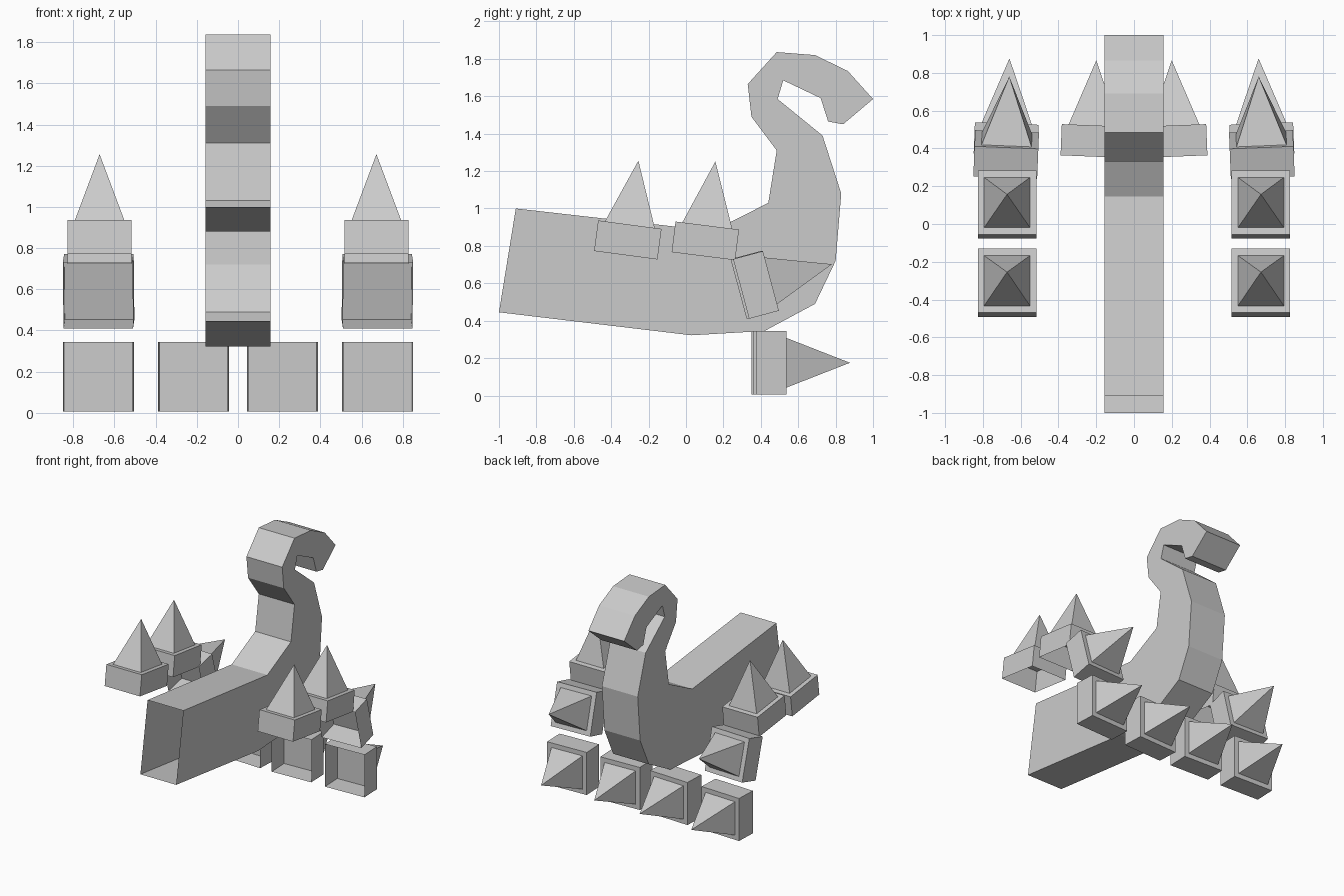
import bpy, bmesh
from math import radians
from mathutils import Matrix

if "Cube" in bpy.data.objects:
    bpy.data.objects.remove(bpy.data.objects["Cube"])


def finish(name, bm):
    me = bpy.data.meshes.new(name)
    bm.normal_update()
    bm.to_mesh(me)
    bm.free()
    ob = bpy.data.objects.new(name, me)
    bpy.context.collection.objects.link(ob)
    return ob


# Curled body: side profile (y, z) swept across x, left open at the front end
profile = [(-1, .445), (.03, .322), (.42, .345), (.69, .49), (.80, .72),
           (.83, 1.08), (.73, 1.39), (.49, 1.585), (.52, 1.685), (.72, 1.59),
           (.76, 1.465), (.84, 1.45), (1, 1.585), (.865, 1.735), (.69, 1.82),
           (.485, 1.836), (.33, 1.665), (.35, 1.49), (.485, 1.31),
           (.44, 1.03), (.145, .88), (-.91, 1.0)]
HALF = .157
bm = bmesh.new()
left = [bm.verts.new((-HALF, y, z)) for y, z in profile]
right = [bm.verts.new((HALF, y, z)) for y, z in profile]
bm.faces.new(left[::-1])
bm.faces.new(right)
for i in range(len(profile) - 1):
    bm.faces.new((left[i], left[i + 1], right[i + 1], right[i]))
finish("curled_body", bm)


# Spiked block: box open underneath, with an inset pyramid on top
def spiked_block(name, base, w, d, pitch, yaw, h=.165, total=.51):
    bm = bmesh.new()

    def ring(a, b, z):
        return [bm.verts.new((sx * a / 2, sy * b / 2, z))
                for sx, sy in ((-1, -1), (1, -1), (1, 1), (-1, 1))]
    low, high = ring(w, d, 0), ring(w, d, h)
    inner = ring(w * .785, d * .785, h)
    tip = bm.verts.new((0, 0, total))
    for i in range(4):
        j = (i + 1) % 4
        bm.faces.new((low[i], low[j], high[j], high[i]))
        bm.faces.new((high[i], high[j], inner[j], inner[i]))
        bm.faces.new((inner[i], inner[j], tip))
    bm.faces.new(inner[::-1])
    rot = Matrix.Rotation(radians(yaw), 4, 'Z') @ Matrix.Rotation(radians(pitch), 4, 'X')
    bm.transform(Matrix.Translation(base) @ rot)
    finish(name, bm)


# name, x, y, z, width, depth, pitch, yaw
blocks = [("upper_front_spike", .672, -.322, .75, .31, .342, -7.6, 0),
          ("upper_rear_spike", .672, .093, .745, .31, .342, -7.2, 0),
          ("middle_spike", .68, .288, .57, .338, .33, -75, 2.3),
          ("lower_outer_spike", .68, .367, .175, .338, .338, -90, 2.3),
          ("lower_inner_spike", .22, .357, .175, .338, .338, -90, 2.3)]
for name, x, y, z, w, d, pitch, yaw in blocks:
    for side, s in (("left", -1), ("right", 1)):
        spiked_block(f"{name}_{side}", (s * x, y, z), w, d, pitch, s * yaw)
